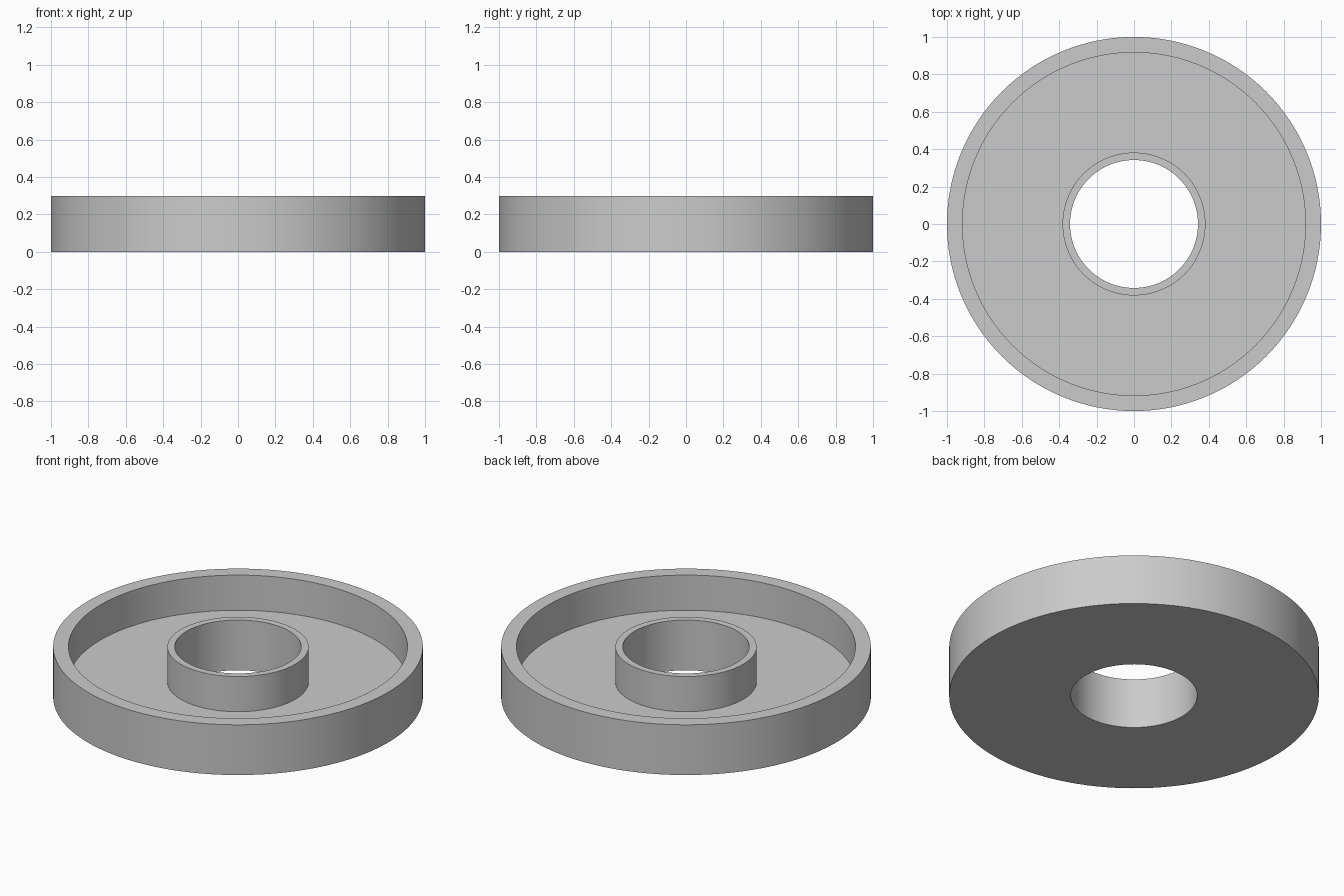
import bpy
import bmesh
import math

cube = bpy.data.objects.get("Cube")
if cube:
    bpy.data.objects.remove(cube, do_unlink=True)

SEGMENTS = 128
HEIGHT, FLOOR = 0.30, 0.09
OUTER, RIM_INNER = 1.0, 0.917
HUB_OUTER, BORE = 0.382, 0.342

# Plain grey material
grey = bpy.data.materials.new("plain grey")
grey.use_nodes = True
colour = (0.6, 0.6, 0.6, 1.0)
grey.diffuse_color = colour
shader = next(n for n in grey.node_tree.nodes if n.type == "BSDF_PRINCIPLED")
shader.inputs["Base Color"].default_value = colour


def lathe(name, profile, material):
    """Revolve a closed (radius, z) profile around the z axis."""
    bm = bmesh.new()
    rings = []
    for i in range(SEGMENTS):
        a = 2 * math.pi * i / SEGMENTS
        rings.append([bm.verts.new((r * math.cos(a), r * math.sin(a), z))
                      for r, z in profile])
    count = len(profile)
    for i, ring in enumerate(rings):
        following = rings[(i + 1) % SEGMENTS]
        for j in range(count):
            k = (j + 1) % count
            bm.faces.new((ring[j], following[j], following[k], ring[k]))
    bmesh.ops.recalc_face_normals(bm, faces=bm.faces)
    mesh = bpy.data.meshes.new(name)
    bm.to_mesh(mesh)
    bm.free()
    mesh.materials.append(material)
    obj = bpy.data.objects.new(name, mesh)
    bpy.context.collection.objects.link(obj)
    bpy.ops.object.select_all(action="DESELECT")
    obj.select_set(True)
    bpy.context.view_layer.objects.active = obj
    bpy.ops.object.shade_smooth_by_angle(angle=math.radians(30))
    return obj


# Round tray: base, outer rim and hollow hub in one turned piece
lathe("round_tray_with_hub", [
    (BORE, 0), (OUTER, 0), (OUTER, HEIGHT), (RIM_INNER, HEIGHT),
    (RIM_INNER, FLOOR), (HUB_OUTER, FLOOR), (HUB_OUTER, HEIGHT), (BORE, HEIGHT),
], grey)
